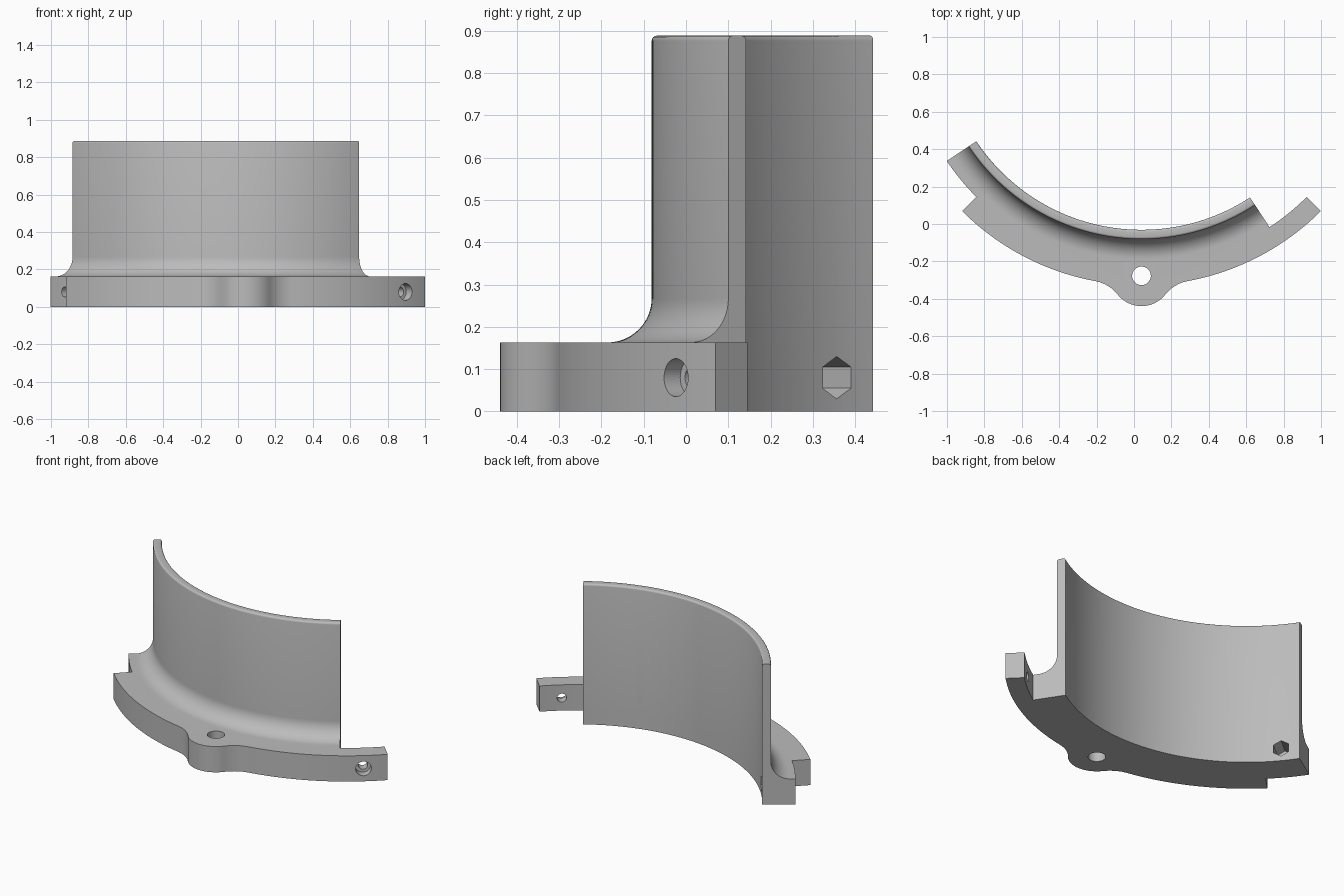
import bpy, bmesh
from math import sin, cos, radians, degrees, acos, atan2, pi
from mathutils import Vector, Matrix

cube = bpy.data.objects.get("Cube")
if cube:
    bpy.data.objects.remove(cube)

CENTRE = Vector((0.04, 1.029, 0))
R_IN, R_WALL, R_STEP, R_OUT = 1.06, 1.11, 1.25, 1.357
A_LEFT, A_RIGHT, A_TAB = -56.4, 33.2, 45
H_FLANGE, H_WALL = 0.163, 0.888
R_FILLET, ROUND = 0.105, 0.012
SCREW_Z = 0.08

grey = bpy.data.materials.new("plain grey")
grey.use_nodes = True
grey.diffuse_color = (0.5, 0.5, 0.5, 1)
grey.node_tree.nodes["Principled BSDF"].inputs["Base Color"].default_value = (0.5, 0.5, 0.5, 1)


def polar(r, deg, z=0):
    """Point on the ring; angle is measured from the front, positive to +x."""
    a = radians(deg)
    return CENTRE + Vector((r * sin(a), -r * cos(a), z))


def arc(c, r, a0, a1, n):
    """Points of a flat arc in radians, both ends included."""
    return [Vector((c[0] + r * cos(a0 + (a1 - a0) * i / n),
                    c[1] + r * sin(a0 + (a1 - a0) * i / n), 0)) for i in range(n + 1)]


def ring(r, d0, d1, n):
    return [polar(r, d0 + (d1 - d0) * i / n) for i in range(n + 1)]


def finish(name, bm):
    bmesh.ops.recalc_face_normals(bm, faces=bm.faces)
    mesh = bpy.data.meshes.new(name)
    bm.to_mesh(mesh)
    bm.free()
    mesh.materials.append(grey)
    obj = bpy.data.objects.new(name, mesh)
    bpy.context.collection.objects.link(obj)
    return obj


def prism(name, sides, r, start, end):
    """Round or hexagonal bar between two points."""
    bm = bmesh.new()
    axis = end - start
    turn = axis.to_track_quat('Z', 'Y').to_matrix().to_4x4()
    bmesh.ops.create_cone(bm, cap_ends=True, segments=sides, radius1=r, radius2=r,
                          depth=axis.length,
                          matrix=Matrix.Translation((start + end) / 2) @ turn)
    return finish(name, bm)


def combine(target, tool, operation):
    mod = target.modifiers.new(tool.name, 'BOOLEAN')
    mod.operation, mod.solver, mod.object = operation, 'EXACT', tool
    bpy.context.view_layer.objects.active = target
    bpy.ops.object.modifier_apply(modifier=mod.name)
    bpy.data.objects.remove(tool)


# Flange outline: the boss blends into the outer rim through two fillets
boss_d, boss_r, blend = 1.306, 0.162, 0.2
far, near = R_OUT + blend, boss_r + blend
swing = degrees(acos((far**2 + boss_d**2 - near**2) / (2 * far * boss_d)))
boss = polar(boss_d, 0)


def blend_arc(side):
    """Concave fillet from the rim to the boss."""
    c = polar(far, side * swing)
    to_rim, to_boss = CENTRE - c, boss - c
    a0, a1 = atan2(to_rim.y, to_rim.x), atan2(to_boss.y, to_boss.x)
    a1 += 2 * pi * round((a0 - a1) / (2 * pi))
    return arc(c, blend, a0, a1, 12)


left_blend, right_blend = blend_arc(-1), blend_arc(1)
tip0, tip1 = left_blend[-1] - boss, right_blend[-1] - boss
boss_tip = arc(boss, boss_r, atan2(tip0.y, tip0.x), atan2(tip1.y, tip1.x), 20) \
    if tip0.y < 0 else []

outline = ring(R_IN, A_RIGHT, A_LEFT, 72)
outline += ring(R_STEP, A_LEFT, -A_TAB, 8)
outline += ring(R_OUT, -A_TAB, -swing, 30)
outline += left_blend[1:] + boss_tip[1:-1] + right_blend[::-1]
outline += ring(R_OUT, swing, A_TAB, 30)[1:]
outline += ring(R_STEP, A_TAB, A_RIGHT, 10)

bm = bmesh.new()
face = bm.faces.new([bm.verts.new(p) for p in outline])
top = bmesh.ops.extrude_face_region(bm, geom=[face])["geom"]
bmesh.ops.translate(bm, vec=(0, 0, H_FLANGE),
                    verts=[v for v in top if isinstance(v, bmesh.types.BMVert)])
bracket = finish("flanged_curved_bracket", bm)

# Curved wall: swept profile with a foot fillet and rounded top edges
foot = R_WALL + R_FILLET
profile = [Vector((R_IN, SCREW_Z, 0)), Vector((foot, SCREW_Z, 0))]
profile += arc((foot, H_FLANGE + R_FILLET), R_FILLET, -pi / 2, -pi, 14)
profile += arc((R_WALL - ROUND, H_WALL - ROUND), ROUND, 0, pi / 2, 4)
profile += arc((R_IN + ROUND, H_WALL - ROUND), ROUND, pi / 2, pi, 4)

bm = bmesh.new()
steps = 72
loops = []
for i in range(steps + 1):
    deg = A_RIGHT + (A_LEFT - A_RIGHT) * i / steps
    loops.append([bm.verts.new(polar(p.x, deg, p.y)) for p in profile])
for a, b in zip(loops, loops[1:]):
    for k in range(len(profile)):
        j = (k + 1) % len(profile)
        bm.faces.new((a[k], a[j], b[j], b[k]))
bm.faces.new(loops[0])
bm.faces.new(loops[-1])
combine(bracket, finish("curved_wall", bm), 'UNION')

# Holes: upright boss hole, counterbored tab screw, nut pocket with its screw hole
A_SCREW, A_NUT = 39.1, -50.6


def radial_bar(name, sides, r, deg, r0, r1):
    return prism(name, sides, r, polar(r0, deg, SCREW_Z), polar(r1, deg, SCREW_Z))


up = Vector((0, 0, 1))
cutters = [
    prism("boss_hole", 40, 0.05, boss - up * 0.1, boss + up * 0.3),
    radial_bar("tab_screw_hole", 32, 0.027, A_SCREW, 1.2, 1.33),
    radial_bar("tab_counterbore", 32, 0.045, A_SCREW, R_OUT - 0.05, 1.45),
    radial_bar("nut_screw_hole", 32, 0.027, A_NUT, 1.1, 1.3),
    radial_bar("nut_pocket", 6, 0.05, A_NUT, 1.0, 1.18),
]
for cutter in cutters:
    combine(bracket, cutter, 'DIFFERENCE')

# Smooth curved faces, keep machined edges sharp
bpy.ops.object.select_all(action='DESELECT')
bracket.select_set(True)
bpy.context.view_layer.objects.active = bracket
bpy.ops.object.shade_smooth_by_angle(angle=radians(30))
